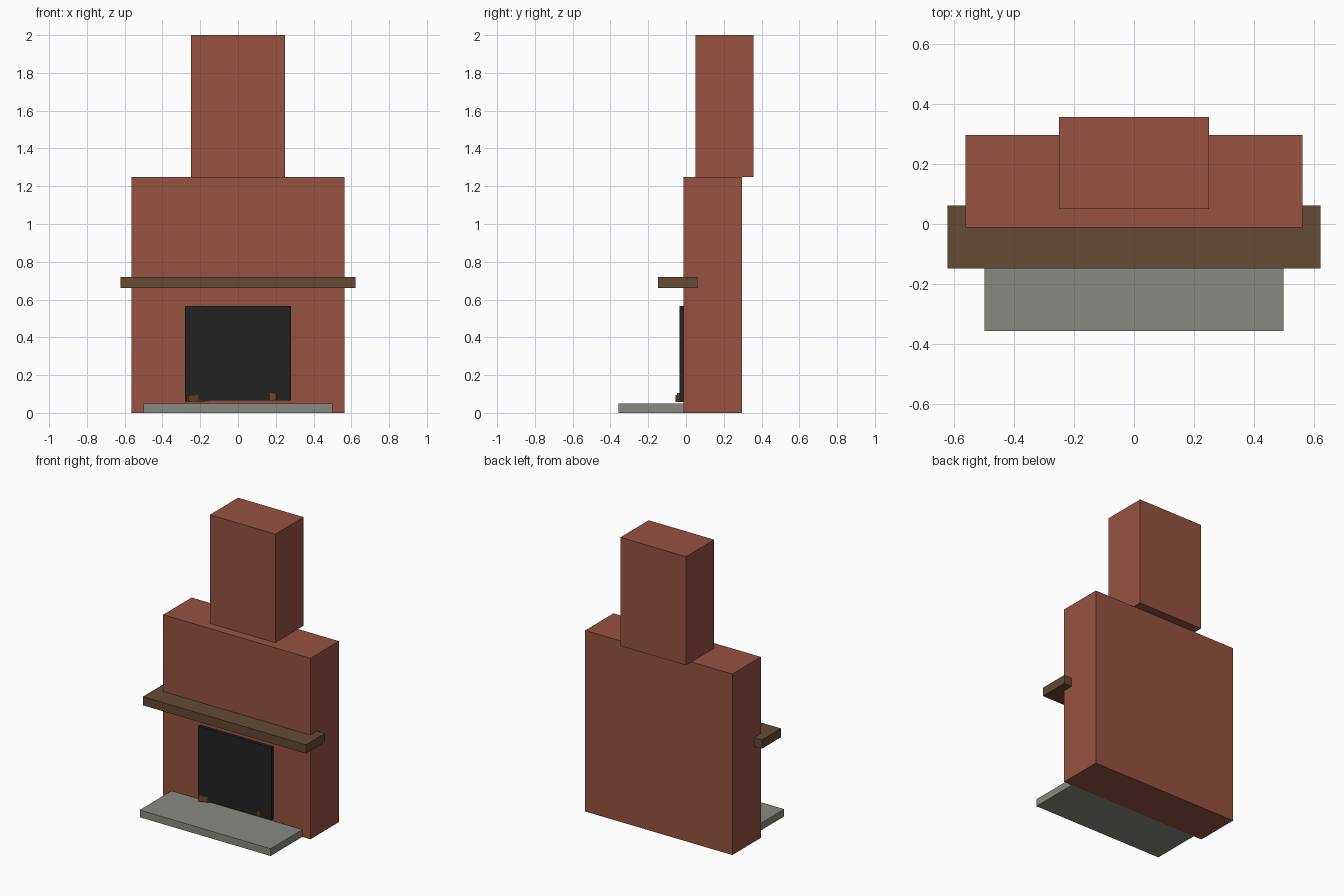
import bpy
from math import radians
from mathutils import Matrix, Vector

if "Cube" in bpy.data.objects:
    bpy.data.objects.remove(bpy.data.objects["Cube"])


def material(name, rgb):
    """Flat colour from 0-255 sRGB values."""
    m = bpy.data.materials.new(name)
    lin = [((c / 255 + 0.055) / 1.055) ** 2.4 for c in rgb]
    m.diffuse_color = (*lin, 1)
    m.use_nodes = True
    m.node_tree.nodes["Principled BSDF"].inputs["Base Color"].default_value = m.diffuse_color
    return m


brick = material("brick_red", (150, 82, 65))
wood = material("mantel_brown", (101, 74, 52))
stone = material("hearth_grey", (138, 138, 131))
soot = material("soot_black", (34, 34, 34))
bark = material("log_brown", (107, 72, 44))

FACES = [(0, 2, 3, 1), (4, 5, 7, 6), (0, 1, 5, 4),
         (2, 6, 7, 3), (0, 4, 6, 2), (1, 3, 7, 5)]


def box(name, mat, xs, ys, zs, matrix=None):
    verts = [Vector((x, y, z)) for z in zs for y in ys for x in xs]
    me = bpy.data.meshes.new(name)
    me.from_pydata(verts, [], FACES)
    me.materials.append(mat)
    ob = bpy.data.objects.new(name, me)
    bpy.context.collection.objects.link(ob)
    if matrix:
        me.transform(matrix)
    return ob


# Masonry
box("chimney_breast", brick, (-0.5625, 0.5625), (-0.0125, 0.2975), (0, 1.25))
box("chimney_stack", brick, (-0.25, 0.25), (0.05, 0.358), (1.25, 2.0))
# Mantel shelf and hearth slab
box("mantel_shelf", wood, (-0.6225, 0.6225), (-0.148, 0.061), (0.66, 0.72))
box("hearth", stone, (-0.5, 0.5), (-0.358, -0.0125), (0, 0.05))
# Dark fire opening
box("fire_opening", soot, (-0.28, 0.28), (-0.035, 0.0), (0.065, 0.565))
# Two crossed logs, ends poking out of the opening
box("left_log", bark, (0, 0.42), (0, 0.04), (0.057, 0.096),
    Matrix.Translation((-0.261, -0.0566, 0)) @ Matrix.Rotation(radians(23), 4, 'Z'))
box("right_log", bark, (-0.36, 0), (0, 0.038), (0.068, 0.106),
    Matrix.Translation((0.2, -0.0475, 0)) @ Matrix.Rotation(radians(-23), 4, 'Z'))
